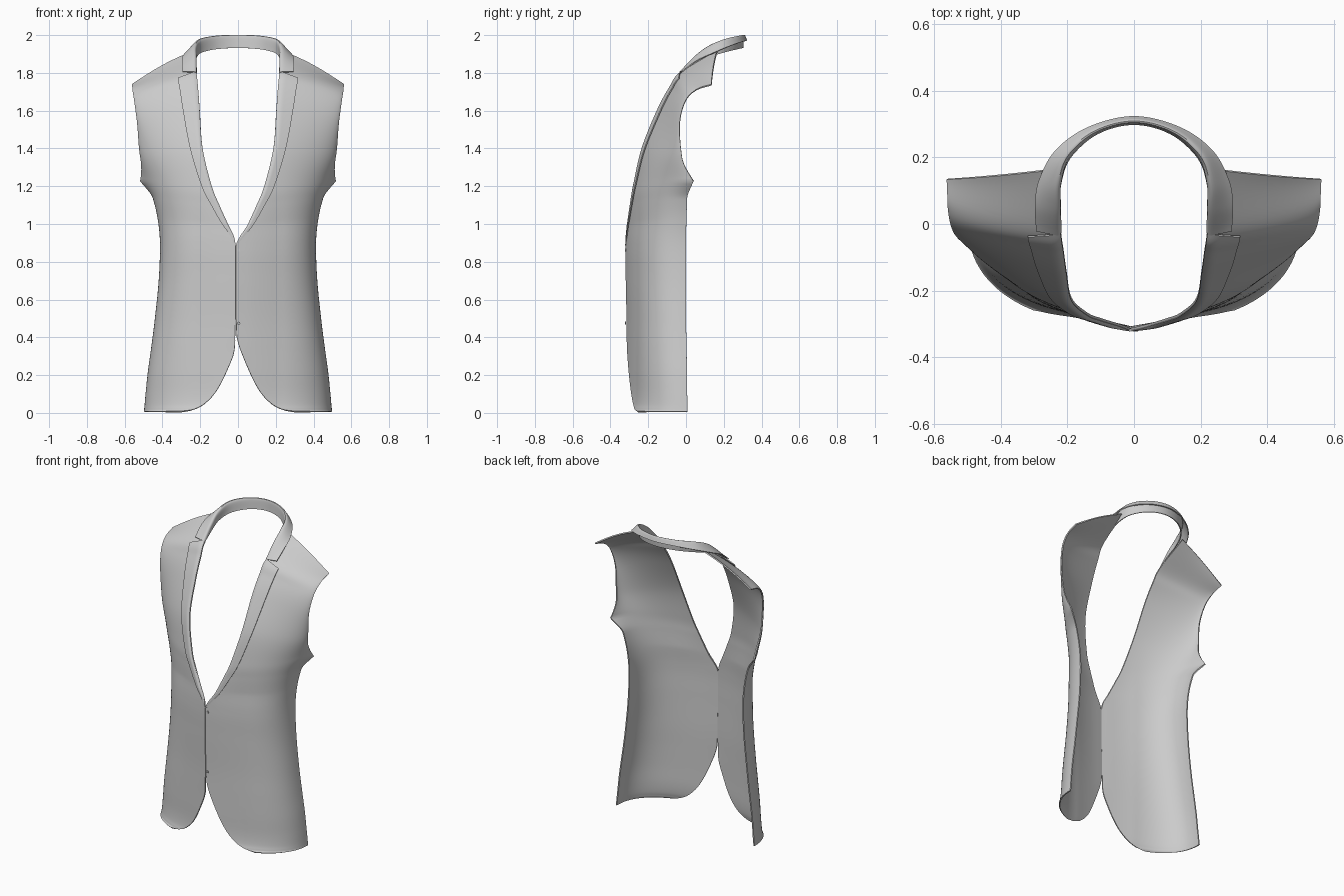
import bpy, math
from mathutils import Vector

if "Cube" in bpy.data.objects:
    bpy.data.objects.remove(bpy.data.objects["Cube"])

# Panel rows, hem to shoulder: inner edge x,y,z | outer edge x,y,z | section squareness
ROWS = [
    (.300, -.257, .006, .495, .008, .006, 2.3),
    (.235, -.268, .018, .493, .008, .020, 2.3),
    (.175, -.277, .050, .490, .008, .050, 2.3),
    (.115, -.288, .115, .484, .006, .115, 2.3),
    (.060, -.300, .220, .473, .005, .220, 2.35),
    (.012, -.309, .350, .455, .003, .350, 2.4),
    (.001, -.311, .500, .436, .000, .500, 2.4),
    (.001, -.315, .700, .416, .000, .700, 2.4),
    (.001, -.316, .885, .409, .000, .890, 2.4),
    (.055, -.300, 1.00, .420, .002, 1.02, 2.25),
    (.100, -.286, 1.10, .445, .006, 1.13, 2.1),
    (.140, -.270, 1.20, .480, .008, 1.228, 1.9),
    (.188, -.225, 1.40, .515, -.022, 1.36, 1.65),
    (.203, -.145, 1.60, .530, -.033, 1.53, 1.5),
    (.212, -.080, 1.72, .546, -.003, 1.65, 1.45),
    (.220, -.022, 1.80, .556, .055, 1.71, 1.4),
    (.235, .165, 1.915, .560, .135, 1.737, .8),
]
N = len(ROWS) - 1
ARMPIT = 11


def spline(rows, v):
    """Catmull-Rom through equally indexed rows of numbers."""
    n = len(rows) - 1
    i = min(max(int(v), 0), n - 1)
    t = v - i
    p1, p2 = rows[i], rows[i + 1]
    p0 = rows[i - 1] if i else [2 * a - b for a, b in zip(p1, p2)]
    p3 = rows[i + 2] if i + 2 <= n else [2 * b - a for a, b in zip(p1, p2)]
    return [.5 * (2 * b + (c - a) * t + (2 * a - 5 * b + 4 * c - d) * t * t
                  + (3 * b - a - 3 * c + d) * t ** 3)
            for a, b, c, d in zip(p0, p1, p2, p3)]


def surf(v, u):
    """Point on the right-hand panel; u runs from front edge to side seam."""
    xi, yi, zi, xo, yo, zo, p = spline(ROWS, v)
    r = min(max(xi, .001) / xo, 1)
    a = math.asin(r ** (p / 2))
    t = a + (math.pi / 2 - a) * u
    x = xo * math.sin(t) ** (2 / p)
    s = max(math.cos(t), 0) ** (2 / p) / math.cos(a) ** (2 / p)
    f = (x - xi) / (xo - xi)
    # the closure stands slightly proud of the chest
    fade = .034 * min(1, max(0, (12 - v) / 3))
    peak = lambda q: fade * max(0, 1 - max(q, 0) / .22) ** 1.3
    y = yo + (yi + peak(xi) - yo) * s - peak(x)
    # pointed armpit corner and slightly rounded shoulder
    tip = max(0, 1 - abs(v - ARMPIT) / .9) ** 1.6 * u ** 6
    bump = .013 * math.sin(math.pi * min(1, max(0, f))) * max(0, (v - 13) / 3)
    return Vector((x + .035 * tip, y + .032 * tip, zi + (zo - zi) * f + bump))


def u_at(v, x):
    """Section parameter where the row reaches a given x."""
    lo, hi = 0, 1
    for _ in range(25):
        m = (lo + hi) / 2
        lo, hi = (m, hi) if surf(v, m).x < x else (lo, m)
    return lo


def grid(name, pts, thick):
    nu = len(pts[0])
    faces = [(j * nu + i, j * nu + i + 1, (j + 1) * nu + i + 1, (j + 1) * nu + i)
             for j in range(len(pts) - 1) for i in range(nu - 1)]
    me = bpy.data.meshes.new(name)
    me.from_pydata([tuple(p) for r in pts for p in r], [], faces)
    ob = bpy.data.objects.new(name, me)
    bpy.context.collection.objects.link(ob)
    me.shade_smooth()
    sol = ob.modifiers.new("thickness", 'SOLIDIFY')
    sol.thickness = thick
    sol.offset = 0
    ob.modifiers.new("crisp_rim", 'EDGE_SPLIT').split_angle = math.radians(45)
    return ob


def place(p, side):
    """Mirror to a side and shift the closure slightly off centre."""
    w = max(0, 1 - p.x / .06) * min(1, max(0, (p.z - .3) / .1)) * min(1, max(0, (1 - p.z) / .1))
    return Vector((p.x * side - .012 * w, p.y, p.z))


# Lapel outer edge x, one value per row from the closure upward
LAPEL = [(.004,), (.082,), (.140,), (.190,), (.248,), (.285,), (.305,), (.318,)]
V0, V1 = 8, 15

for side, tag in ((1, "left"), (-1, "right")):
    # Front panel
    rows = [[place(surf(v * N / 128, u / 30), side) for u in range(31)] for v in range(129)]
    grid("front_panel_" + tag, rows, .008)

    # Lapel lying over the panel, joined at the rolled neck edge; top edge dips to the notch
    rows = []
    for k in range(61):
        row = []
        for i in range(11):
            f = i / 10
            v = V0 + (V1 - .22 * f - V0) * k / 60
            u = f * u_at(v, spline(LAPEL, v - V0)[0])
            p = surf(v, u)
            n = (surf(v, u + .01) - p).cross(surf(v + .01, u) - p).normalized()
            off = .003 + .009 * min(1, f * 4) ** .5 * min(1, k / 8)
            row.append(place(p + n * off, side))
        rows.append(row)
    grid("lapel_" + tag, rows, .006)

# Collar stations: stand bottom, roll line, fall edge, from notch to centre back
COLLAR = [
    (.220, -.026, 1.795, .232, -.032, 1.804, .293, -.020, 1.806),
    (.222, .055, 1.850, .230, .046, 1.885, .296, .055, 1.862),
    (.221, .120, 1.882, .228, .120, 1.940, .284, .130, 1.898),
    (.192, .200, 1.908, .200, .205, 1.976, .234, .220, 1.937),
    (.110, .272, 1.926, .115, .278, 1.993, .136, .289, 1.962),
    (.000, .300, 1.932, .000, .307, 1.998, .000, .321, 1.970),
]
full = COLLAR + [tuple(-c if i % 3 == 0 else c for i, c in enumerate(r)) for r in COLLAR[-2::-1]]
rows = []
for k in range(81):
    c = spline(full, (len(full) - 1) * k / 80)
    sec = [c[0:3], c[3:6], c[6:9]]
    rows.append([spline(sec, 2 * i / 14) for i in range(15)])
grid("collar", rows, .006)

# Small front fastenings
for i, z in enumerate((.862, .475)):
    bpy.ops.mesh.primitive_cylinder_add(vertices=16, radius=.008, depth=.006,
                                        location=(.004, -.32, z), rotation=(math.pi / 2, 0, 0))
    ob = bpy.context.object
    ob.name = "button_%d" % (i + 1)
    bpy.ops.object.shade_smooth_by_angle(angle=math.radians(40))
